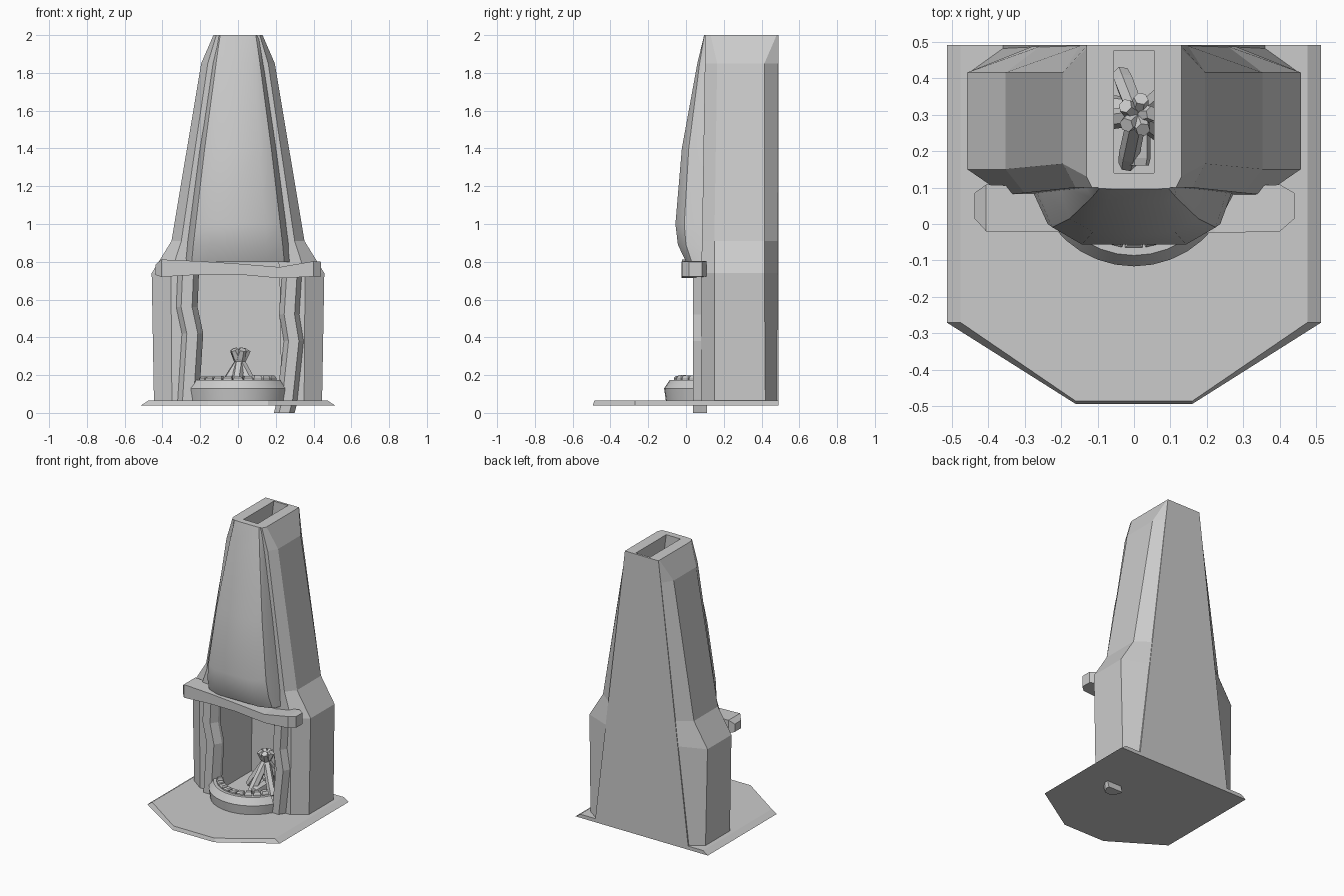
import bpy, bmesh, math, random
from mathutils import Vector

if "Cube" in bpy.data.objects:
    bpy.data.objects.remove(bpy.data.objects["Cube"])
random.seed(4)


def loft(name, rings, smooth=None):
    """Closed skin through equal-length rings, capped at both ends."""
    bm = bmesh.new()
    vs = [[bm.verts.new(p) for p in r] for r in rings]
    n = len(rings[0])
    for a, b in zip(vs, vs[1:]):
        for i in range(n):
            j = (i + 1) % n
            bm.faces.new((a[i], a[j], b[j], b[i]))
    bm.faces.new(vs[0])
    bm.faces.new(vs[-1])
    bmesh.ops.recalc_face_normals(bm, faces=bm.faces[:])
    me = bpy.data.meshes.new(name)
    bm.to_mesh(me)
    bm.free()
    ob = bpy.data.objects.new(name, me)
    bpy.context.collection.objects.link(ob)
    if smooth:
        bpy.ops.object.select_all(action='DESELECT')
        ob.select_set(True)
        bpy.context.view_layer.objects.active = ob
        bpy.ops.object.shade_smooth_by_angle(angle=math.radians(smooth))
    return ob


# floor slab with clipped front corners and sloping edge
def slab_ring(z, w, f, s):
    return [(-w, .49, z), (w, .49, z), (w, -.27, z), (.16, f, z), (-.16, f, z), (-w, -.27, z)]


loft("floor_slab", [slab_ring(.04, .513, -.493, 0), slab_ring(.065, .475, -.485, 0)])

# side columns: z, inner x, front corner x, outer x, back corner x, front y, chamfer y, rear y
column = [(.06, .23, .35, .445, .35, .08, .15, .42),
          (.74, .22, .355, .457, .275, .08, .15, .415),
          (.91, .205, .30, .352, .255, .085, .15, .415),
          (1.85, .075, .16, .195, .148, .10, .165, .415),
          (2.0, .055, .115, .13, .13, .10, .13, .48)]
for side, s in (("left", -1), ("right", 1)):
    loft(side + "_column", [[(s * xi, f, z), (s * xm, f, z), (s * xo, c, z), (s * xo, r, z),
                             (s * xb, .488, z), (s * xi, .488, z)]
                            for z, xi, xm, xo, xb, f, c, r in column])

# tapered back panel
loft("back_panel", [[(-w, .475, z), (w, .475, z), (w, .49, z), (-w, .49, z)]
                    for z, w in ((.06, .36), (2.0, .13))])

# bulging smoke hood
hood = [(.80, .285, .0), (.89, .275, -.043), (1.0, .26, -.056),
        (1.4, .205, -.022), (1.85, .135, .06), (2.0, .11, .096)]
rings = []
for z, w, f in hood:
    m = f + (.10 - f) * .3
    rings.append([(-w, .105, z), (-.86 * w, m, z), (-.55 * w, f, z), (.55 * w, f, z),
                  (.86 * w, m, z), (w, .105, z), (w, .14, z), (-w, .14, z)])
loft("smoke_hood", rings, 35)

# crooked timber mantel: x, y front, y back, z low, z high
mantel = [(-.437, .015, .085, .73, .785), (-.405, -.02, .108, .72, .812),
          (-.2, -.022, .10, .732, .803), (0, -.025, .10, .733, .79),
          (.22, -.025, .10, .713, .772), (.40, -.02, .108, .722, .803),
          (.44, .015, .085, .722, .80)]
loft("mantel_beam", [[(x, a, lo), (x, b, lo), (x, b, hi), (x, a, hi)]
                     for x, a, b, lo, hi in mantel])


# crooked timber posts, the right one pokes through the slab
def post(name, path, h):
    loft(name, [[(x - h, .085, z), (x - .5 * h, .038, z), (x + .5 * h, .038, z),
                 (x + h, .085, z), (x + h, .11, z), (x - h, .11, z)] for x, z in path])


post("left_post", [(-.265, .06), (-.242, .42), (-.272, .56), (-.265, .73)], .058)
post("right_post", [(.245, 0), (.262, .07), (.295, .38), (.272, .52), (.285, .73)], .055)

# curved hearth curb
CY, A = .164, math.radians(63)


def polar(r, a, z):
    return (r * math.sin(a), CY - r * math.cos(a), z)


section = [(.27, .06), (.28, .13), (.25, .175), (.19, .175), (.19, .06)]
loft("hearth_curb", [[polar(r, -A + 2 * A * i / 12, z) for r, z in section] for i in range(13)], 35)

# cobbles along the curb
N = 9
for i in range(N):
    a0 = -A + 2 * A * (i + .06) / N
    a1 = -A + 2 * A * (i + .92) / N
    h = .195 + random.uniform(-.004, .006)
    loft(f"curb_stone_{i}", [
        [polar(.185, a0, .17), polar(.185, a1, .17), polar(.23, a1, .17), polar(.23, a0, .17)],
        [polar(.185, a0, .185), polar(.185, a1, .185), polar(.23, a1, .185), polar(.23, a0, .185)],
        [polar(.193, a0 + .03, h), polar(.193, a1 - .03, h),
         polar(.222, a1 - .03, h), polar(.222, a0 + .03, h)]])


# six-sided fire logs
def log(name, p, q, r):
    p, q = Vector(p), Vector(q)
    d = (q - p).normalized()
    u = d.orthogonal().normalized()
    v = d.cross(u)
    loft(name, [[p.lerp(q, t) + k * r * (u * math.cos(i * math.pi / 3) + v * math.sin(i * math.pi / 3))
                 for i in range(6)] for t, k in ((0, .9), (.15, 1.05), (.85, 1), (1, .75))])


for i in range(5):
    a = math.radians(40 + 72 * i)
    c, s = math.cos(a), math.sin(a)
    log(f"leaning_log_{i}", (.01 + .12 * c, .29 + .13 * s, .08),
        (.01 - .04 * c, .30 - .045 * s, .335), .027)
log("lying_log_front", (.01, .16, .1), (.01, .30, .1), .035)
log("lying_log_side", (-.12, .33, .095), (.13, .30, .095), .03)
